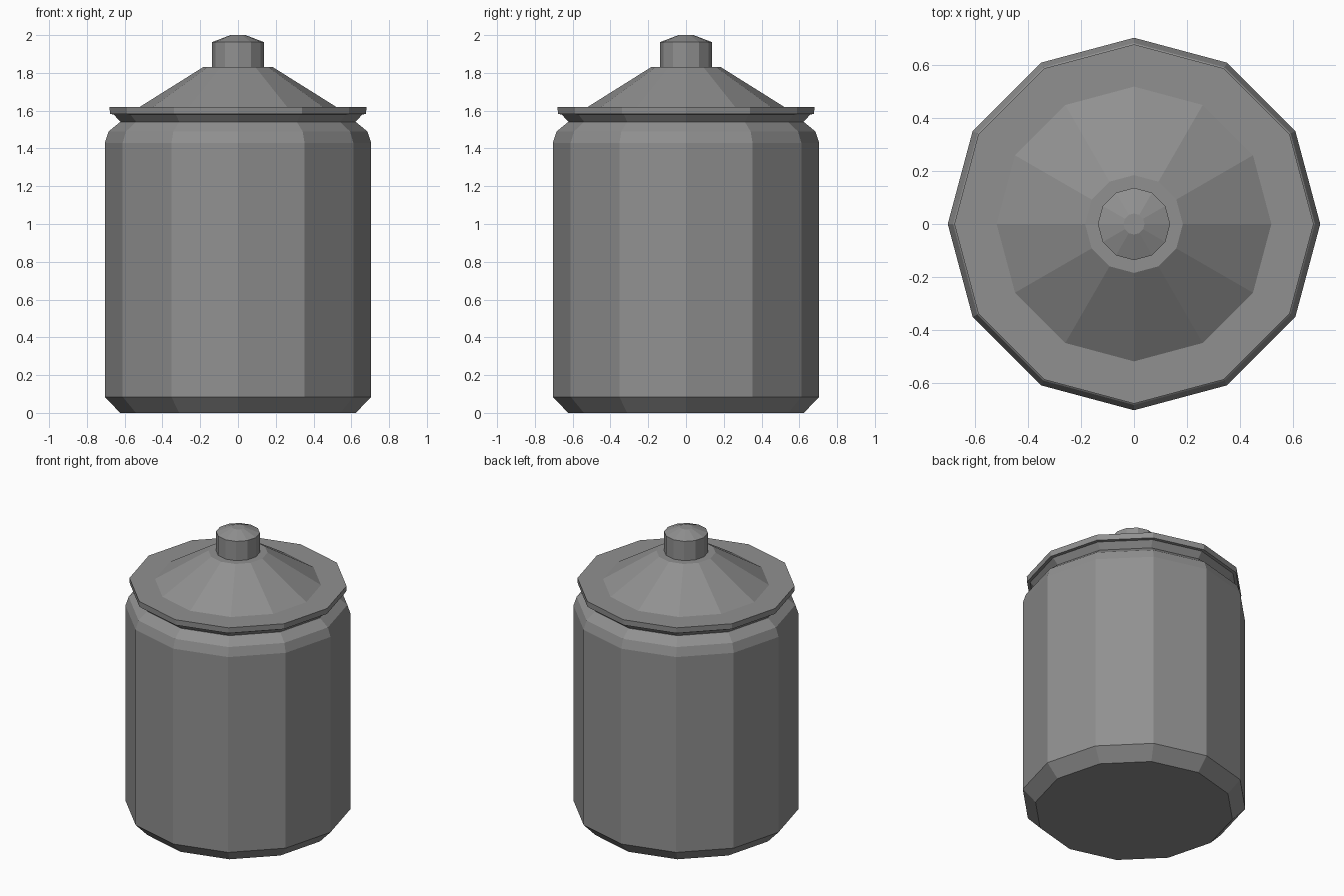
import bpy, bmesh, math

if "Cube" in bpy.data.objects:
    bpy.data.objects.remove(bpy.data.objects["Cube"])

SIDES = 12
grey = bpy.data.materials.new("plain grey")
grey.diffuse_color = (0.28, 0.28, 0.28, 1)
grey.use_nodes = True
grey.node_tree.nodes["Principled BSDF"].inputs["Base Color"].default_value = grey.diffuse_color


def lathe(name, profile):
    """Closed faceted solid turned around z from (radius, height) points."""
    bm = bmesh.new()
    rings = [[bm.verts.new((r * math.cos(math.tau * i / SIDES),
                            r * math.sin(math.tau * i / SIDES), z))
              for i in range(SIDES)] for r, z in profile]
    for a, b in zip(rings, rings[1:]):
        for i in range(SIDES):
            j = (i + 1) % SIDES
            bm.faces.new((a[i], a[j], b[j], b[i]))
    bm.faces.new(rings[0][::-1])
    bm.faces.new(rings[-1])
    mesh = bpy.data.meshes.new(name)
    bm.to_mesh(mesh)
    bm.free()
    mesh.materials.append(grey)
    obj = bpy.data.objects.new(name, mesh)
    bpy.context.collection.objects.link(obj)


# Jar body with chamfered foot and rounded shoulder, up to the lid seat
lathe("jar_body", [(0.624, 0), (0.705, 0.085), (0.705, 1.43),
                   (0.685, 1.49), (0.624, 1.54)])
# Lid: flared collar, rim plate and cone
lathe("lid", [(0.622, 1.54), (0.658, 1.58), (0.678, 1.582), (0.68, 1.62),
              (0.52, 1.62), (0.185, 1.83)])
# Knob
lathe("lid_knob", [(0.137, 1.828), (0.137, 1.963), (0.04, 2.0)])
